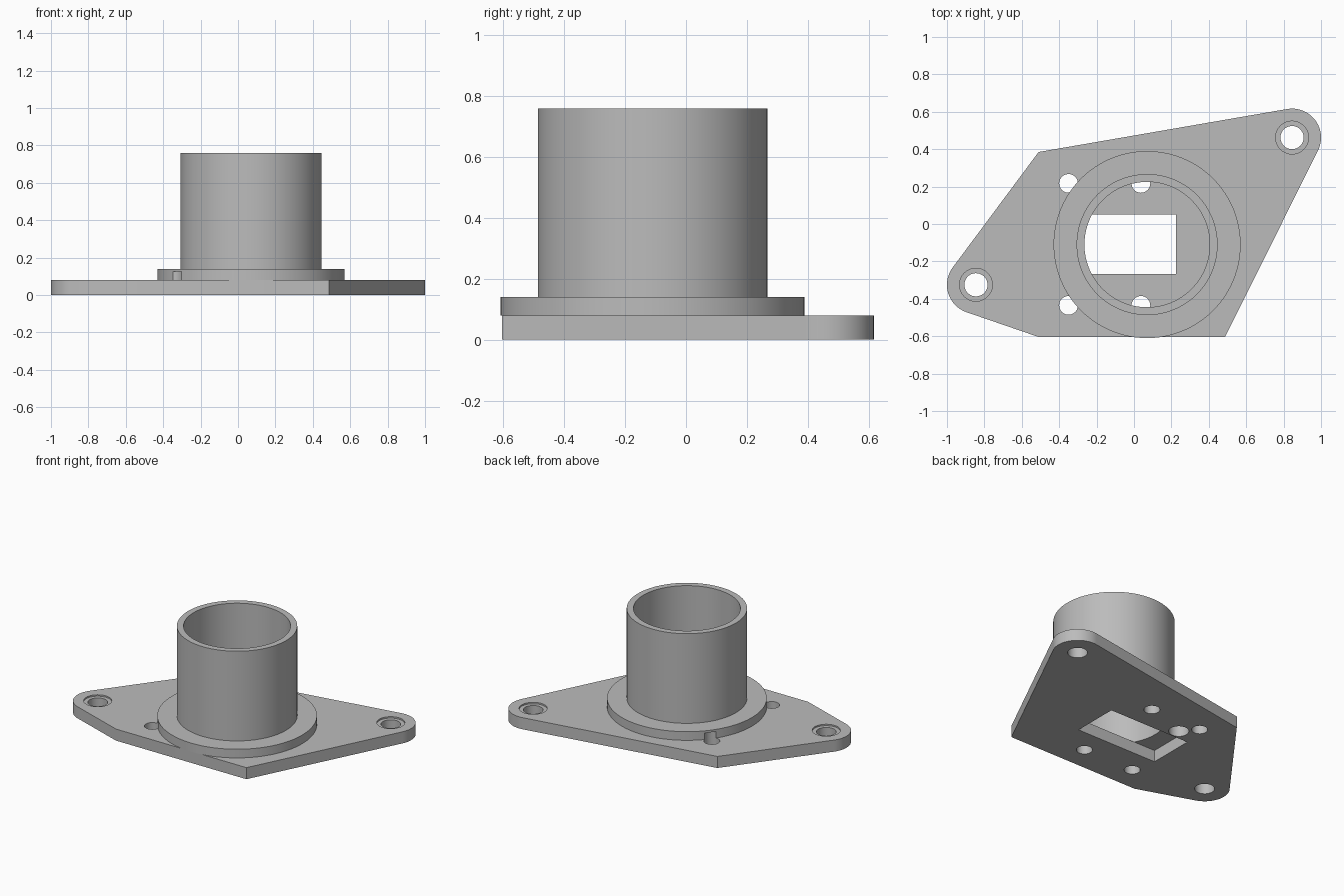
import bpy, bmesh, math
from math import cos, sin, pi, radians
from mathutils import Vector

cube = bpy.data.objects.get("Cube")
if cube:
    bpy.data.objects.remove(cube, do_unlink=True)

grey = bpy.data.materials.new("plain_grey")
grey.use_nodes = True
grey.diffuse_color = (0.5, 0.5, 0.5, 1)
grey.node_tree.nodes["Principled BSDF"].inputs["Base Color"].default_value = (0.5, 0.5, 0.5, 1)

PLATE_TOP, COLLAR_TOP, TUBE_TOP = 0.08, 0.14, 0.76
AXIS = Vector((0.07, -0.11))
EARS = [Vector((0.845, 0.462)), Vector((-0.845, -0.325))]
EAR_RADIUS = 0.155


def make_object(name, bm):
    bmesh.ops.recalc_face_normals(bm, faces=bm.faces)
    mesh = bpy.data.meshes.new(name)
    bm.to_mesh(mesh)
    bm.free()
    mesh.materials.append(grey)
    obj = bpy.data.objects.new(name, mesh)
    bpy.context.collection.objects.link(obj)
    return obj


def prism(name, outline, z0, z1):
    bm = bmesh.new()
    face = bm.faces.new([bm.verts.new((p[0], p[1], z0)) for p in outline])
    up = bmesh.ops.extrude_face_region(bm, geom=[face])["geom"]
    verts = [v for v in up if isinstance(v, bmesh.types.BMVert)]
    bmesh.ops.translate(bm, verts=verts, vec=(0, 0, z1 - z0))
    return make_object(name, bm)


def circle(centre, r, n=40):
    return [(centre[0] + r * cos(2 * pi * i / n), centre[1] + r * sin(2 * pi * i / n)) for i in range(n)]


def lathe(name, profile, centre, n=128):
    bm = bmesh.new()
    rings = [[bm.verts.new((centre.x + r * cos(2 * pi * i / n), centre.y + r * sin(2 * pi * i / n), z))
              for r, z in profile] for i in range(n)]
    for a, b in zip(rings, rings[1:] + rings[:1]):
        for j in range(len(profile)):
            k = (j + 1) % len(profile)
            bm.faces.new((a[j], b[j], b[k], a[k]))
    return make_object(name, bm)


def cut(obj, cutter):
    mod = obj.modifiers.new("cut", "BOOLEAN")
    mod.operation, mod.solver, mod.object = "DIFFERENCE", "EXACT", cutter
    bpy.context.view_layer.objects.active = obj
    bpy.ops.object.modifier_apply(modifier=mod.name)
    bpy.data.objects.remove(cutter, do_unlink=True)


def tangent_angle(corner, centre, side):
    # angle on the ear circle where the line from the corner touches it
    d = corner - centre
    return math.atan2(d.y, d.x) + side * math.acos(EAR_RADIUS / d.length)


def ear_arc(before, centre, after, n=24):
    start = tangent_angle(before, centre, 1)
    end = tangent_angle(after, centre, -1)
    sweep = (end - start) % (2 * pi)
    return [centre + EAR_RADIUS * Vector((cos(start + sweep * i / n), sin(start + sweep * i / n)))
            for i in range(n + 1)]


# Base plate with two rounded ears, outlined counter-clockwise
front_left = Vector((0.487, -0.604))
back_right = Vector((-0.51, 0.385))
front_right = Vector((-0.51, -0.604))
outline = ([front_left] + ear_arc(front_left, EARS[0], back_right) + [back_right]
           + ear_arc(back_right, EARS[1], front_right) + [front_right])
plate = prism("base_plate", outline, 0, PLATE_TOP)

# Tube and collar in one turned part
tube = lathe("collared_tube", [(0.335, PLATE_TOP), (0.5, PLATE_TOP), (0.5, COLLAR_TOP),
                               (0.377, COLLAR_TOP), (0.377, TUBE_TOP), (0.335, TUBE_TOP)], AXIS)

# Mounting holes with shallow seats
for ear in EARS:
    cut(plate, prism("hole_cutter", circle(ear, 0.062), -0.1, 0.2))
    cut(plate, prism("seat_cutter", circle(ear, 0.088), PLATE_TOP - 0.01, 0.2))

# Pin holes through the plate, ending blind inside the collar
pins = [(x, y, 0.05) for x in (-0.35, 0.037) for y in (0.217, -0.435)] + [(-0.263, 0.119, 0.063)]
for x, y, r in pins:
    for part in (plate, tube):
        cut(part, prism("pin_cutter", circle((x, y), r), -0.1, 0.125))

# Rectangular window through the plate
window = [(-0.39, -0.267), (0.225, -0.267), (0.225, 0.05), (-0.39, 0.05)]
cut(plate, prism("window_cutter", window, -0.1, 0.2))

# Smooth curved walls, sharp rims
for part in (plate, tube):
    bpy.ops.object.select_all(action="DESELECT")
    part.select_set(True)
    bpy.context.view_layer.objects.active = part
    bpy.ops.object.shade_smooth_by_angle(angle=radians(25))
